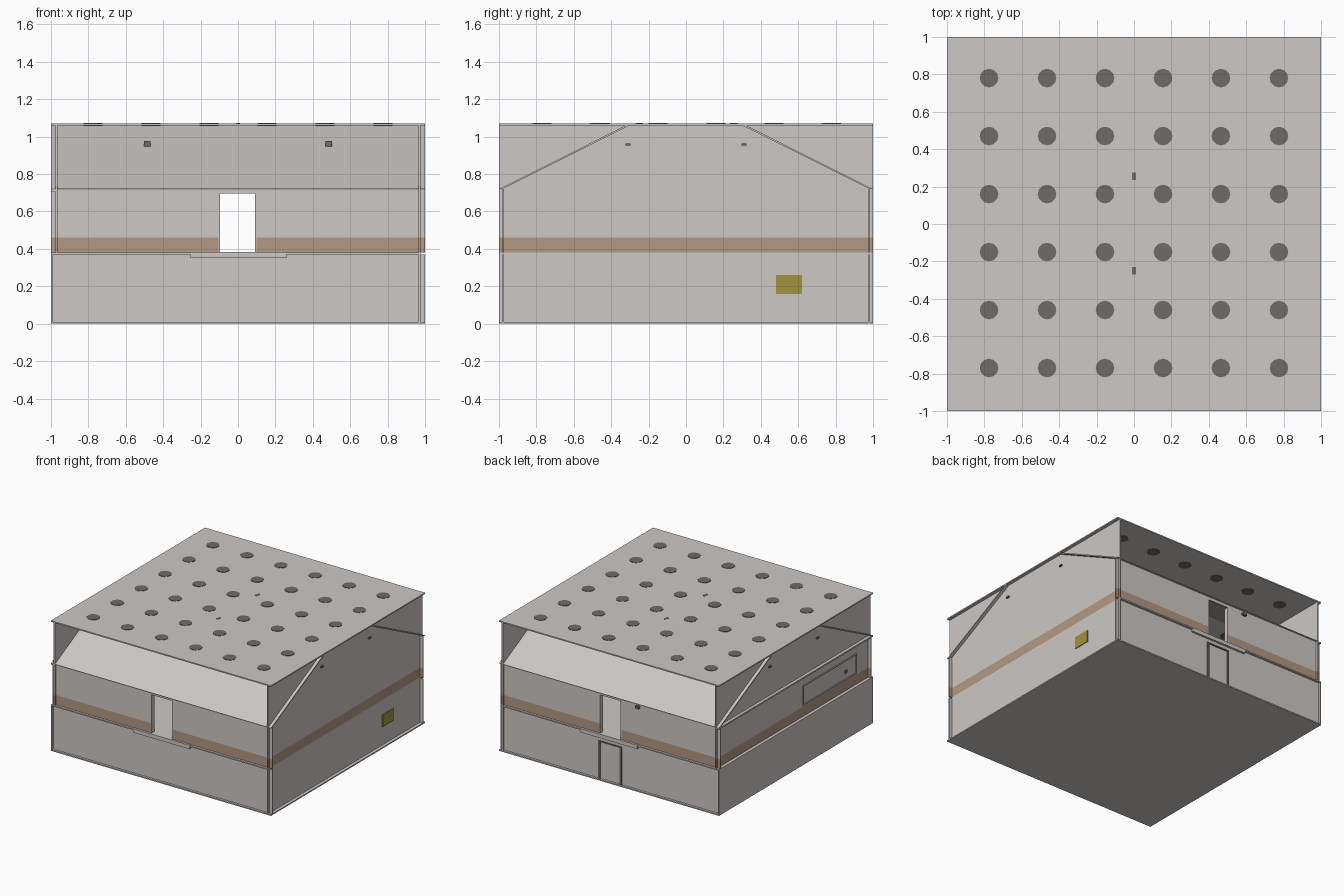
import bpy, bmesh, math

if "Cube" in bpy.data.objects:
    bpy.data.objects.remove(bpy.data.objects["Cube"])


def mat(name, r, g, b):
    m = bpy.data.materials.new(name)
    m.diffuse_color = (r, g, b, 1)
    m.use_nodes = True
    m.node_tree.nodes["Principled BSDF"].inputs["Base Color"].default_value = m.diffuse_color
    return m


GREY = mat("pale_concrete", .61, .58, .56)
BROWN = mat("brown_stripe", .456, .314, .223)
DARK = mat("dark_fitting", .16, .147, .138)
YELLOW = mat("olive_panel", .36, .29, .045)


def mesh_object(name, bm, material):
    bmesh.ops.recalc_face_normals(bm, faces=bm.faces)
    me = bpy.data.meshes.new(name)
    bm.to_mesh(me)
    bm.free()
    me.materials.append(material)
    ob = bpy.data.objects.new(name, me)
    bpy.context.collection.objects.link(ob)
    return ob


def boxes(name, material, ranges):
    """One object out of boxes given as (x0, x1, y0, y1, z0, z1)."""
    bm = bmesh.new()
    for x0, x1, y0, y1, z0, z1 in ranges:
        vs = bmesh.ops.create_cube(bm, size=1)["verts"]
        for v in vs:
            v.co = (x1 if v.co.x > 0 else x0,
                    y1 if v.co.y > 0 else y0,
                    z1 if v.co.z > 0 else z0)
    return mesh_object(name, bm, material)


MID, BAND, EAVE, TOP = .38, .46, .72, 1.07
T = .01                      # shell thickness
DX0, DX1, DZ = -.095, .09, .695   # upper doorway
XL, XR = -.975, .975         # side wall planes

# Floor, middle floor and flat roof
boxes("ground_floor", GREY, [(-1, 1, -1, 1, 0, T)])
boxes("middle_floor", GREY, [(-1, XR - T, -1, 1, MID - T, MID)])
boxes("flat_roof", GREY, [(-1, 1, -1, 1, TOP - T, TOP)])

# Front and back walls with an upper doorway, striped at the bottom
for side, s in (("front", -1), ("back", 1)):
    y0, y1 = sorted((s * .982, s * (.982 - T)))
    boxes(side + "_lower_wall", GREY, [(-1, 1, y0, y1, T, MID - T)])
    boxes(side + "_upper_wall", GREY, [
        (-1, DX0, y0, y1, BAND, EAVE), (DX1, 1, y0, y1, BAND, EAVE),
        (DX0, DX1, y0, y1, DZ, EAVE)])
    boxes(side + "_stripe", BROWN, [
        (-1, DX0, y0, y1, MID, BAND), (DX1, 1, y0, y1, MID, BAND)])
    # Balcony sill under the doorway
    b0, b1 = sorted((s * 1.0, s * .95))
    boxes(side + "_balcony", GREY, [(-.255, .26, b0, b1, MID - .03, MID + .002)])
    # Doorway reveals
    r0, r1 = sorted((s * .985, s * .95))
    boxes(side + "_door_reveals", GREY, [
        (DX0 - .008, DX0, r0, r1, MID, DZ), (DX1, DX1 + .008, r0, r1, MID, DZ)])

    # Sloping panel from the eave up to the roof
    bm = bmesh.new()
    prof = [(s * 1.0, EAVE), (s * .31, TOP - .004),
            (s * .31, TOP - .014), (s * .98, EAVE)]
    lo = [bm.verts.new((-1, y, z)) for y, z in prof]
    hi = [bm.verts.new((1, y, z)) for y, z in prof]
    bm.faces.new(lo)
    bm.faces.new(hi)
    for i in range(4):
        j = (i + 1) % 4
        bm.faces.new((lo[i], lo[j], hi[j], hi[i]))
    mesh_object(side + "_sloping_panel", bm, GREY)

    # Small fittings on the slope
    boxes(side + "_slope_fittings", DARK, [
        (x - .017, x + .017, s * .535 - .012, s * .535 + .012, .942, .976)
        for x in (-.485, .485)])

# Side walls, full height
boxes("right_wall", GREY, [(XR - T, XR, -1, 1, T, MID), (XR - T, XR, -1, 1, BAND, TOP - T)])
boxes("right_stripe", BROWN, [(XR - T, XR, -1, 1, MID, BAND)])
boxes("left_lower_wall", GREY, [(-1, -1 + T, -1, 1, T, MID - T)])
boxes("left_upper_wall", GREY, [(XL, XL + T, -1, 1, BAND, TOP - T)])
boxes("left_stripe", BROWN, [(XL, XL + T, -1, 1, MID, BAND)])
boxes("left_eave_trim", GREY, [(-1, XL, -1, 1, EAVE - .012, EAVE)])
for x, n in ((XL, "left"), (XR, "right")):
    boxes(n + "_wall_fittings", DARK, [
        (x - .012, x + .012, y - .014, y + .014, .952, .964) for y in (-.31, .31)])

# Long window frame on the left wall
WX0, WX1 = XL - .006, XL
boxes("left_window_frame", GREY, [
    (WX0, WX1, -.82, -.12, .625, .635), (WX0, WX1, -.82, -.12, .47, .48),
    (WX0, WX1, -.82, -.81, .48, .625), (WX0, WX1, -.13, -.12, .48, .625)])
boxes("left_window_fitting", DARK, [(WX0 - .006, WX1, -.69, -.665, .53, .55)])

# Panel on the right wall
boxes("wall_panel", YELLOW, [(XR, XR + .006, .48, .62, .16, .26)])

# Lower back door frame
boxes("back_door_frame", DARK, [
    (-.105, -.09, .97, .99, T, .32), (.09, .105, .97, .99, T, .32),
    (-.105, .105, .97, .99, .31, .32)])
boxes("back_lamp", DARK, [(-.27, -.235, .975, 1, .68, .70)])

# Roof fittings and grid of round lights through the roof
boxes("roof_fittings", DARK, [
    (-.01, .01, y - .02, y + .02, TOP - .02, TOP + .002) for y in (-.25, .255)])
bm = bmesh.new()
for i in range(6):
    for j in range(6):
        r = bmesh.ops.create_cone(bm, cap_ends=True, segments=12,
                                  radius1=.05, radius2=.05, depth=.016)
        bmesh.ops.translate(bm, verts=r["verts"],
                            vec=(-.775 + .31 * i, -.77 + .31 * j, TOP - .005))
mesh_object("roof_lights", bm, DARK)
